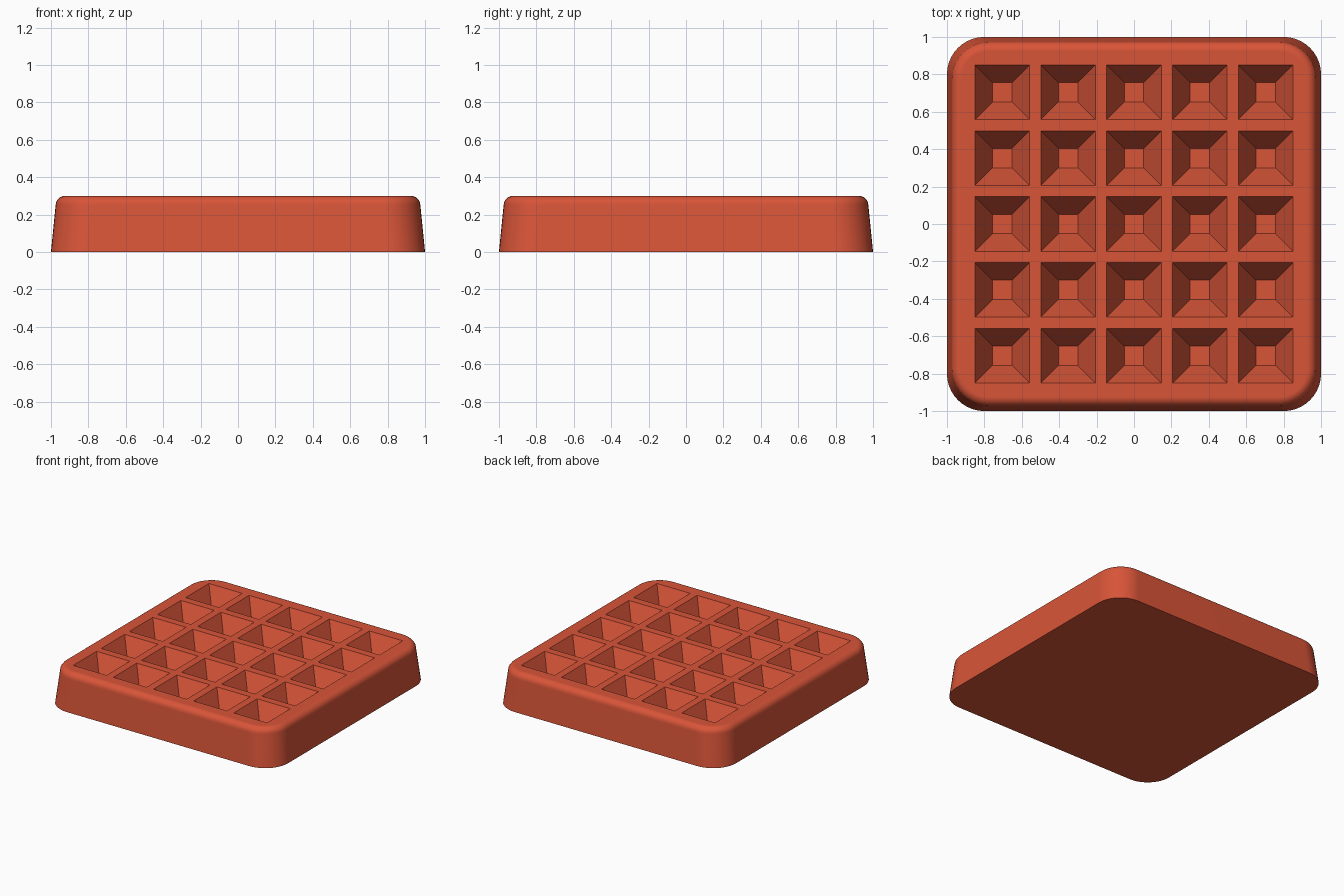
import bpy
import bmesh
from math import sin, cos, pi, radians

if "Cube" in bpy.data.objects:
    bpy.data.objects.remove(bpy.data.objects["Cube"], do_unlink=True)

HEIGHT, ROUND, DRAFT = 0.30, 0.05, 0.025
CELLS, PITCH = 5, 0.352
PIT_TOP, PIT_FLOOR, DEPTH = 0.146, 0.052, 0.18

# Single baked-red colour
red = bpy.data.materials.new("baked red")
red.use_nodes = True
colour = (0.69, 0.09, 0.04, 1)
red.diffuse_color = colour
bsdf = red.node_tree.nodes["Principled BSDF"]
bsdf.inputs["Base Color"].default_value = colour
bsdf.inputs["Roughness"].default_value = 0.6


def rounded_square(half, radius, z, segments=10):
    """Points of a square with rounded corners, counter-clockwise."""
    points = []
    for corner in range(4):
        middle = pi / 4 + corner * pi / 2
        cx = (half - radius) * (1 if cos(middle) > 0 else -1)
        cy = (half - radius) * (1 if sin(middle) > 0 else -1)
        for i in range(segments + 1):
            a = corner * pi / 2 + i / segments * pi / 2
            points.append((cx + radius * cos(a), cy + radius * sin(a), z))
    return points


def loft(bm, rings):
    """Closed solid through a stack of equal rings, bottom to top."""
    loops = [[bm.verts.new(p) for p in ring] for ring in rings]
    for low, high in zip(loops, loops[1:]):
        for i in range(len(low)):
            j = (i + 1) % len(low)
            bm.faces.new((low[i], low[j], high[j], high[i]))
    bm.faces.new(loops[0][::-1])
    bm.faces.new(loops[-1])


def make_object(name, bm):
    mesh = bpy.data.meshes.new(name)
    bm.to_mesh(mesh)
    bm.free()
    mesh.materials.append(red)
    obj = bpy.data.objects.new(name, mesh)
    bpy.context.collection.objects.link(obj)
    return obj


# Slab: drafted sides and a rounded top rim
rings = [rounded_square(1, 0.2, 0)]
for i in range(7):
    a = i / 6 * pi / 2
    inset = DRAFT + ROUND * (1 - cos(a))
    rings.append(rounded_square(1 - inset, 0.2 - ROUND * (1 - cos(a)),
                                HEIGHT - ROUND * (1 - sin(a))))
bm = bmesh.new()
loft(bm, rings)
slab = make_object("waffle_slab", bm)

# Cutter: a grid of tapered pits, extended above the top surface
bm = bmesh.new()
slope = (PIT_TOP - PIT_FLOOR) / DEPTH
lift = 0.02
for col in range(CELLS):
    for row in range(CELLS):
        x = (col - (CELLS - 1) / 2) * PITCH
        y = (row - (CELLS - 1) / 2) * PITCH
        levels = ((PIT_FLOOR, HEIGHT - DEPTH),
                  (PIT_TOP + slope * lift, HEIGHT + lift))
        loft(bm, [[(x + sx * h, y + sy * h, z) for sx, sy in
                   ((-1, -1), (1, -1), (1, 1), (-1, 1))] for h, z in levels])
cutter = make_object("pit_cutter", bm)
cutter.hide_render = True

# Carve the pits and keep only the finished slab
bpy.context.view_layer.objects.active = slab
bpy.ops.object.select_all(action="DESELECT")
slab.select_set(True)
cut = slab.modifiers.new("pits", "BOOLEAN")
cut.operation = "DIFFERENCE"
cut.solver = "EXACT"
cut.object = cutter
bpy.ops.object.modifier_apply(modifier=cut.name)
bpy.data.objects.remove(cutter, do_unlink=True)

# Smooth rim and corners, crisp pits, flat top
bpy.ops.object.shade_smooth_by_angle(angle=radians(30))
normals = slab.modifiers.new("flat_top", "WEIGHTED_NORMAL")
normals.keep_sharp = True
